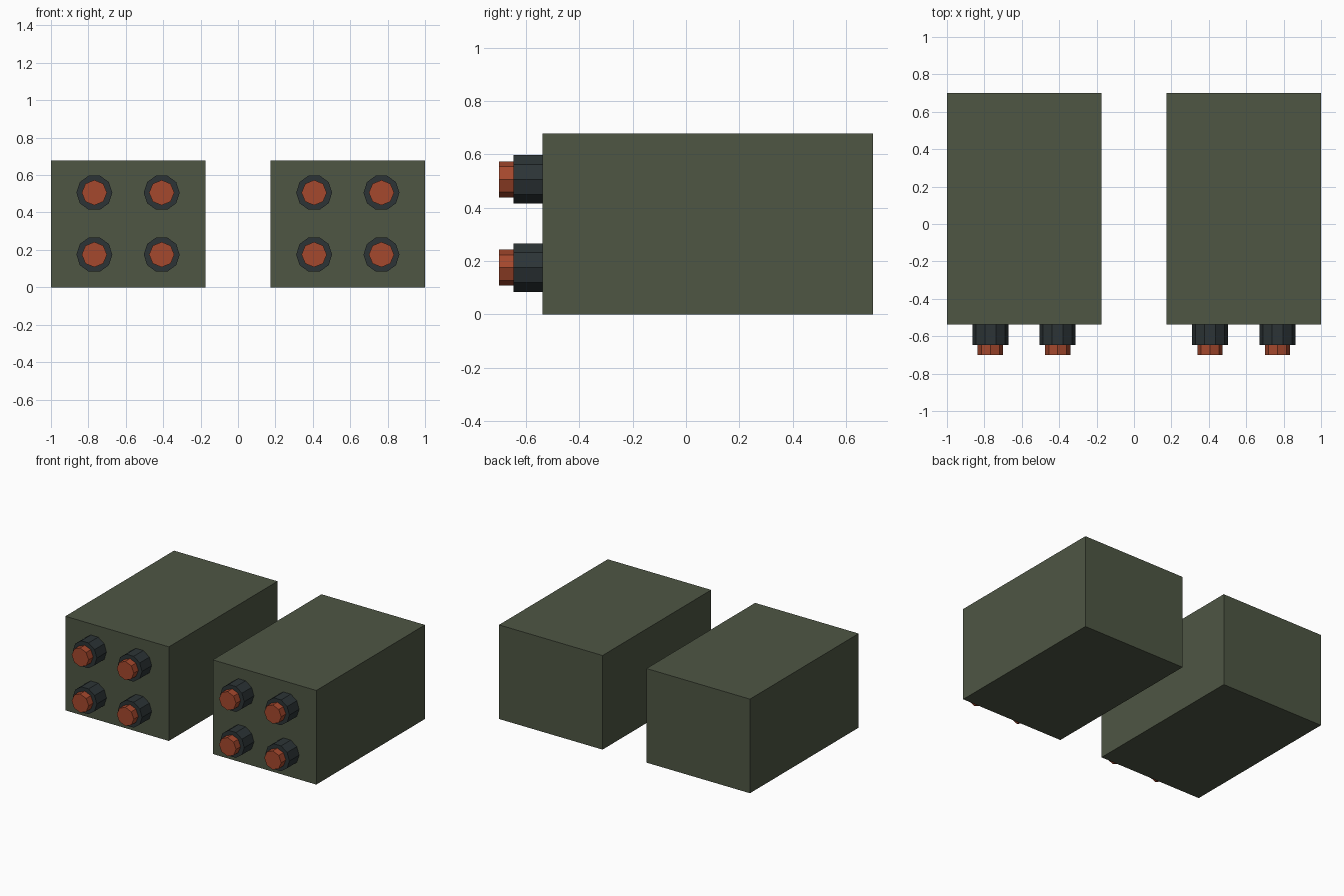
import bpy, math
from mathutils import Matrix

if "Cube" in bpy.data.objects:
    bpy.data.objects.remove(bpy.data.objects["Cube"])


def srgb(r, g, b):
    f = lambda c: c / 12.92 if c <= 0.04045 else ((c + 0.055) / 1.055) ** 2.4
    return (f(r / 255), f(g / 255), f(b / 255), 1.0)


def material(name, rgb):
    m = bpy.data.materials.new(name)
    m.diffuse_color = srgb(*rgb)
    m.use_nodes = True
    m.node_tree.nodes["Principled BSDF"].inputs["Base Color"].default_value = m.diffuse_color
    return m


olive = material("olive green", (78, 86, 68))
dark = material("dark slate", (44, 52, 54))
red = material("rust red", (165, 72, 45))


def box(name, lo, hi, mat):
    bpy.ops.mesh.primitive_cube_add(size=1)
    o = bpy.context.object
    o.name = name
    size = [b - a for a, b in zip(lo, hi)]
    mid = [(a + b) / 2 for a, b in zip(lo, hi)]
    o.data.transform(Matrix.Translation(mid) @ Matrix.Diagonal((*size, 1)))
    o.data.materials.append(mat)


def rod(name, x, z, y0, y1, radius, sides, mat):
    """Flat-shaded prism along y, with one corner pointing to +x."""
    bpy.ops.mesh.primitive_cylinder_add(vertices=sides, radius=radius, depth=y1 - y0)
    o = bpy.context.object
    o.name = name
    turn = Matrix.Rotation(math.pi / 2, 4, 'X') @ Matrix.Rotation(math.pi / 2, 4, 'Z')
    o.data.transform(Matrix.Translation((x, (y0 + y1) / 2, z)) @ turn)
    o.data.materials.append(mat)


# Two identical pods, each with a 2 x 2 block of tubes on the front
for side, x0 in (("left", -1.0), ("right", 0.175)):
    box(f"{side}_pod", (x0, -0.537, 0), (x0 + 0.825, 0.70, 0.678), olive)
    for col, dx in enumerate((0.232, 0.592)):
        for row, z in enumerate((0.175, 0.506)):
            tag = f"{side}_{row + 1}_{col + 1}"
            # Launch tube, and the red tip sticking out of it
            rod(f"tube_{tag}", x0 + dx, z, -0.647, -0.52, 0.096, 10, dark)
            rod(f"tip_{tag}", x0 + dx, z, -0.70, -0.60, 0.0675, 8, red)
